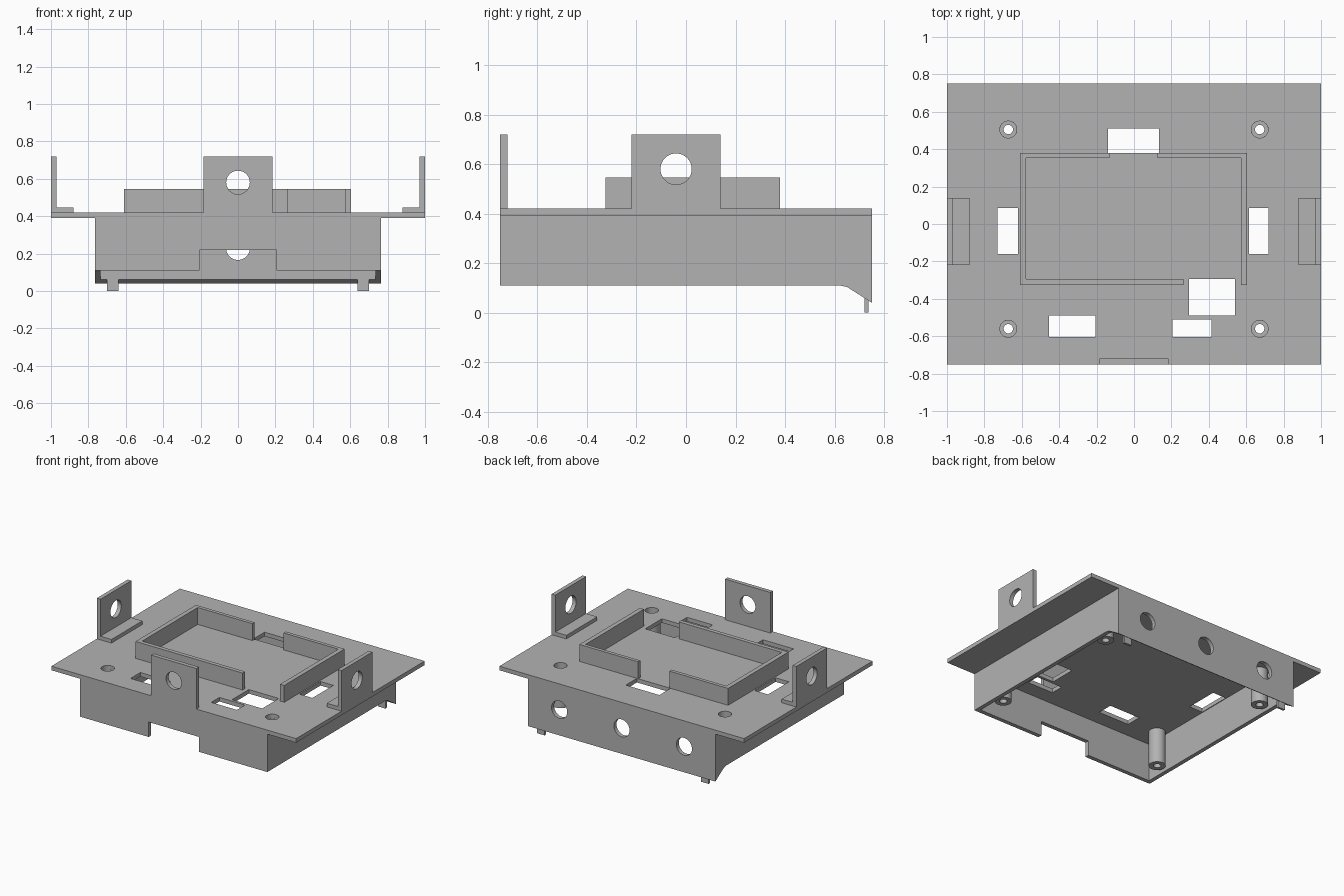
import bpy, bmesh, math
from mathutils import Matrix, Vector

if "Cube" in bpy.data.objects:
    bpy.data.objects.remove(bpy.data.objects["Cube"], do_unlink=True)

GREY = bpy.data.materials.new("plain grey")
GREY.use_nodes = True
colour = (0.45, 0.45, 0.45, 1)
GREY.diffuse_color = colour
GREY.node_tree.nodes["Principled BSDF"].inputs["Base Color"].default_value = colour


def finish(name, bm):
    bmesh.ops.recalc_face_normals(bm, faces=bm.faces)
    mesh = bpy.data.meshes.new(name)
    bm.to_mesh(mesh)
    bm.free()
    mesh.materials.append(GREY)
    ob = bpy.data.objects.new(name, mesh)
    bpy.context.collection.objects.link(ob)
    return ob


def add_box(bm, x0, x1, y0, y1, z0, z1):
    lo, hi = Vector((x0, y0, z0)), Vector((x1, y1, z1))
    m = Matrix.Translation((lo + hi) / 2) @ Matrix.Diagonal((*(hi - lo), 1))
    bmesh.ops.create_cube(bm, size=1, matrix=m)


def add_rod(bm, centre, radius, length, axis):
    turn = {"X": Matrix.Rotation(math.pi / 2, 4, "Y"),
            "Y": Matrix.Rotation(math.pi / 2, 4, "X"), "Z": Matrix()}[axis]
    bmesh.ops.create_cone(bm, cap_ends=True, segments=40, radius1=radius, radius2=radius,
                          depth=length, matrix=Matrix.Translation(centre) @ turn)


def box(name, *limits):
    bm = bmesh.new()
    add_box(bm, *limits)
    return finish(name, bm)


def prism(name, points, axis, start, end):
    """Extrude a closed outline along X (points are y, z) or Y (points are x, z)."""
    place = (lambda a, b: (start, a, b)) if axis == "X" else (lambda a, b: (a, start, b))
    bm = bmesh.new()
    face = bm.faces.new([bm.verts.new(place(a, b)) for a, b in points])
    new = bmesh.ops.extrude_face_region(bm, geom=[face])["geom"]
    shift = (end - start, 0, 0) if axis == "X" else (0, end - start, 0)
    bmesh.ops.translate(bm, vec=shift, verts=[g for g in new if isinstance(g, bmesh.types.BMVert)])
    return finish(name, bm)


def smooth(ob):
    bpy.ops.object.select_all(action="DESELECT")
    ob.select_set(True)
    bpy.context.view_layer.objects.active = ob
    bpy.ops.object.shade_smooth_by_angle(angle=math.radians(30))


def cut(ob, cutter_bm):
    cutter = finish("cutter", cutter_bm)
    cutter.hide_render = True
    mod = ob.modifiers.new("openings", "BOOLEAN")
    mod.operation, mod.solver, mod.object = "DIFFERENCE", "EXACT", cutter
    bpy.ops.object.select_all(action="DESELECT")
    bpy.context.view_layer.objects.active = ob
    ob.select_set(True)
    bpy.ops.object.modifier_apply(modifier=mod.name)
    bpy.data.objects.remove(cutter, do_unlink=True)
    smooth(ob)


T = 0.03                      # sheet thickness
BOT, TOP = 0.39, 0.42         # plate underside and top
D = 0.75                      # half depth
W = 0.765                     # half width of the lower walls
POSTS = [(sx * 0.672, y) for sx in (-1, 1) for y in (-0.56, 0.505)]

# Main plate with rectangular openings and screw holes
plate = box("main_plate", -1, 1, -D, D, BOT, TOP)
bm = bmesh.new()
for x0, x1, y0, y1 in [(-0.14, 0.135, 0.38, 0.51), (-0.73, -0.62, -0.16, 0.085),
                       (0.615, 0.72, -0.16, 0.085), (-0.455, -0.205, -0.605, -0.49),
                       (0.205, 0.415, -0.605, -0.51), (0.295, 0.54, -0.49, -0.295)]:
    add_box(bm, x0, x1, y0, y1, BOT - 0.1, TOP + 0.1)
for x, y in POSTS:
    add_rod(bm, (x, y, TOP), 0.045, 0.3, "Z")
cut(plate, bm)

# Side walls with a sloping foot at the back
side = [(-D, BOT), (-D, 0.11), (0.62, 0.11), (0.65, 0.104), (D, 0.04), (D, BOT)]
for label, s in (("left", 1), ("right", -1)):
    prism(label + "_wall", side, "X", s * (W - T), s * W)
    box(label + "_clip", *sorted((s * 0.64, s * 0.70)), 0.72, 0.737, 0, 0.06)

# Front wall with a notch
n = 0.205
prism("front_wall", [(-W + T, BOT), (-W + T, 0.11), (-n, 0.11), (-n, 0.22), (n, 0.22),
                     (n, 0.11), (W - T, 0.11), (W - T, BOT)], "Y", -D, -D + T)

# Back wall with three round holes
back = prism("back_wall", [(D - T, BOT), (D - T, 0.06), (D, 0.04), (D, BOT)], "X", -W + T, W - T)
bm = bmesh.new()
for x in (-0.51, 0, 0.51):
    add_rod(bm, (x, D, 0.23), 0.064, 0.3, "Y")
cut(back, bm)

# Hollow screw posts, turned from a profile
for i, (x, y) in enumerate(POSTS):
    bm = bmesh.new()
    profile = [(0.045, BOT), (0.057, BOT), (0.057, 0.13), (0.025, 0.13), (0.025, 0.16), (0.045, 0.16)]
    ring = [bm.verts.new((r, 0, z)) for r, z in profile]
    edges = [bm.edges.new((ring[k - 1], ring[k])) for k in range(len(ring))]
    bmesh.ops.spin(bm, geom=ring + edges, cent=(0, 0, 0), axis=(0, 0, 1),
                   angle=math.tau, steps=32, use_duplicate=False)
    bmesh.ops.remove_doubles(bm, verts=bm.verts, dist=0.0005)
    bmesh.ops.translate(bm, vec=(x, y, 0), verts=bm.verts)
    smooth(finish(f"screw_post_{i + 1}", bm))

# Raised frame with gaps at the back and the front corner
RIM = 0.545
L, R, F, B = -0.61, 0.605, -0.325, 0.38
box("frame_right", L, L + 0.033, F, B, TOP, RIM)
box("frame_left", R - 0.033, R, F, B, TOP, RIM)
box("frame_front", L + 0.033, 0.265, F, F + T, TOP, RIM)
box("frame_back_right", L + 0.033, -0.13, B - 0.026, B, TOP, RIM)
box("frame_back_left", 0.125, R - 0.033, B - 0.026, B, TOP, RIM)

# Upright brackets with a round hole
for label, s in (("left", 1), ("right", -1)):
    tab = box(label + "_bracket", *sorted((s * (1 - T), s)), -0.22, 0.14, TOP, 0.72)
    bm = bmesh.new()
    add_rod(bm, (s, -0.04, 0.58), 0.063, 0.3, "X")
    cut(tab, bm)
    box(label + "_bracket_foot", *sorted((s * 0.88, s * (1 - T))), -0.22, 0.14, TOP, 0.447)
tab = box("front_bracket", -0.185, 0.185, -D, -D + T, TOP, 0.72)
bm = bmesh.new()
add_rod(bm, (0, -D, 0.58), 0.063, 0.3, "Y")
cut(tab, bm)
